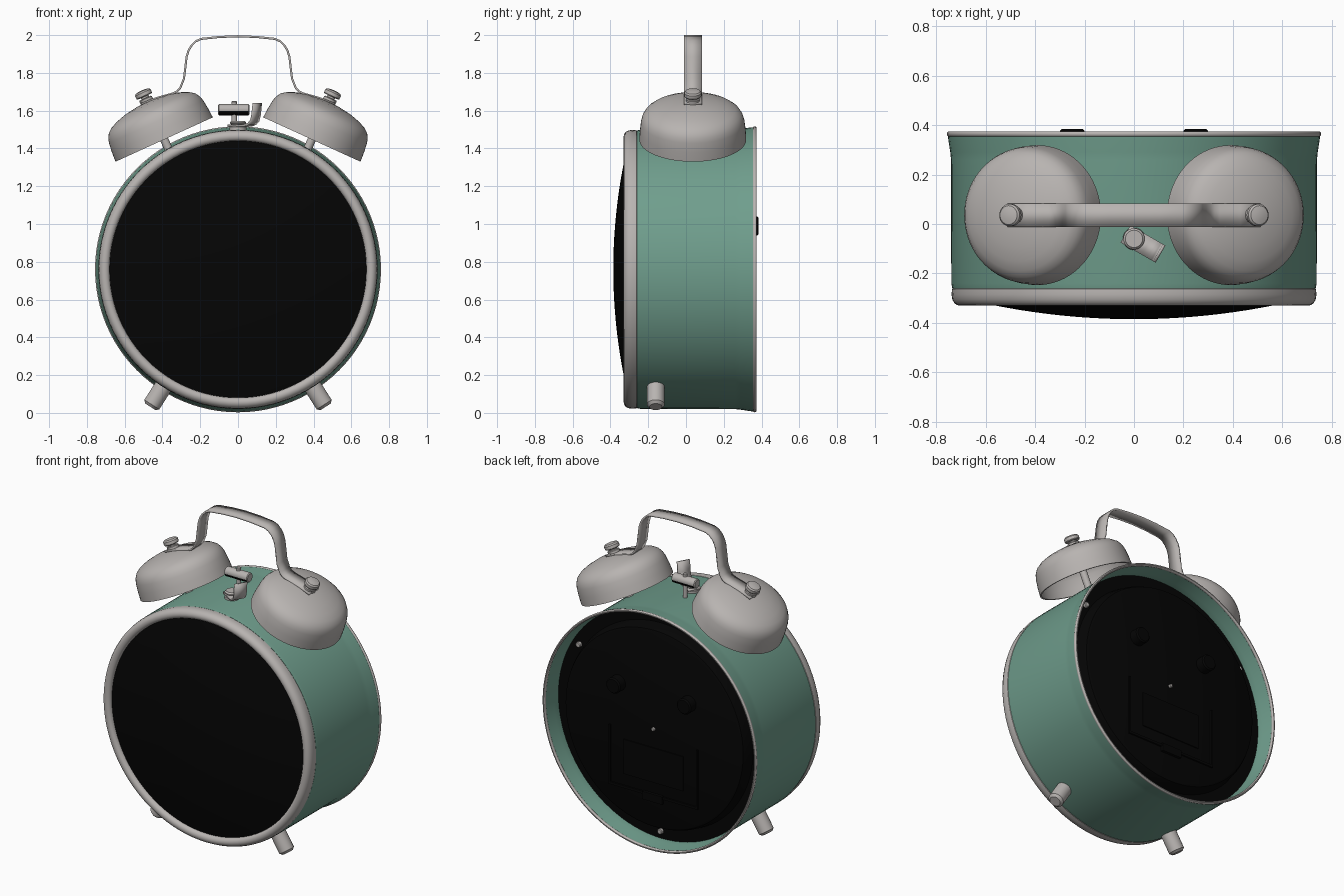
import bpy, bmesh, math
from mathutils import Vector

if "Cube" in bpy.data.objects:
    bpy.data.objects.remove(bpy.data.objects["Cube"])


def material(name, col):
    m = bpy.data.materials.new(name)
    m.diffuse_color = (*col, 1)
    m.use_nodes = True
    m.node_tree.nodes["Principled BSDF"].inputs["Base Color"].default_value = m.diffuse_color
    return m


GREEN = material("sage green", (0.16, 0.34, 0.265))
METAL = material("satin metal", (0.48, 0.455, 0.44))
BLACK = material("black", (0.0015, 0.0015, 0.0015))
CZ = 0.76  # height of the case axis


def finish(name, bm, mat):
    bmesh.ops.remove_doubles(bm, verts=bm.verts, dist=1e-5)
    bmesh.ops.recalc_face_normals(bm, faces=bm.faces)
    me = bpy.data.meshes.new(name)
    bm.to_mesh(me)
    bm.free()
    me.materials.append(mat)
    ob = bpy.data.objects.new(name, me)
    bpy.context.collection.objects.link(ob)
    return ob


def lathe(name, profile, mat, origin=(0, 0, CZ), axis=(0, 1, 0), n=96, closed=False):
    """Revolve (radius, height) points about an axis."""
    q = Vector((0, 0, 1)).rotation_difference(Vector(axis).normalized())
    o = Vector(origin)
    bm = bmesh.new()
    rings = []
    for r, h in profile:
        if r == 0:
            rings.append([bm.verts.new(o + q @ Vector((0, 0, h)))] * n)
        else:
            rings.append([bm.verts.new(o + q @ Vector((r * math.cos(2 * math.pi * i / n),
                          r * math.sin(2 * math.pi * i / n), h))) for i in range(n)])
    pairs = list(zip(rings, rings[1:]))
    if closed:
        pairs.append((rings[-1], rings[0]))
    for a, b in pairs:
        for i in range(n):
            j = (i + 1) % n
            vs = list(dict.fromkeys((a[i], a[j], b[j], b[i])))
            if len(vs) > 2:
                bm.faces.new(vs)
    return finish(name, bm, mat)


def rod(name, r, h0, h1, mat, origin, axis, bev=0.0, n=32):
    return lathe(name, [(0, h0), (r - bev, h0), (r, h0 + bev), (r, h1 - bev), (r - bev, h1), (0, h1)],
                 mat, origin, axis, n)


def strip(name, path, width, thick, mat):
    """Bent metal band: path in x-z, width along y."""
    bm = bmesh.new()
    rows = [[bm.verts.new((x, s * width / 2, z)) for s in (-1, 1)] for x, z in path]
    for a, b in zip(rows, rows[1:]):
        bm.faces.new((a[0], b[0], b[1], a[1]))
    ob = finish(name, bm, mat)
    m = ob.modifiers.new("thickness", "SOLIDIFY")
    m.thickness, m.offset = thick, 0
    return ob


def block(name, x0, x1, y0, y1, z0, z1, mat):
    bm = bmesh.new()
    bmesh.ops.create_cube(bm, size=1)
    for v in bm.verts:
        v.co = ((x0 + x1) / 2 + v.co.x * (x1 - x0), (y0 + y1) / 2 + v.co.y * (y1 - y0),
                (z0 + z1) / 2 + v.co.z * (z1 - z0))
    return finish(name, bm, mat)


# Case, flared towards the back
lathe("case", [(0.735, -0.26), (0.739, -0.24), (0.74, 0.26), (0.743, 0.29), (0.751, 0.34), (0.753, 0.365),
               (0.743, 0.365), (0.74, 0.34), (0.731, 0.29), (0.728, 0.26), (0.726, -0.26)], GREEN, closed=True)
lathe("back_rim", [(0.748 + 0.009 * math.cos(t * math.pi / 5), 0.364 + 0.011 * math.sin(t * math.pi / 5))
                   for t in range(10)], METAL, closed=True)

# Front bezel and domed face
lathe("bezel", [(0.728, -0.255), (0.736, -0.263), (0.738, -0.285), (0.735, -0.305), (0.727, -0.32),
                (0.715, -0.328), (0.703, -0.33), (0.69, -0.326), (0.681, -0.316), (0.679, -0.3),
                (0.679, -0.255)], METAL, closed=True)
lathe("face_dome", [(r * 0.057, -0.385 + 0.175 * (r * 0.057) ** 2) for r in range(13)], BLACK)

# Back plate: raised disc inside a groove, with knobs, battery door and screws
BY, GY = 0.325, 0.25
lathe("back_plate", [(0, BY), (0.615, BY), (0.628, BY - 0.006), (0.64, BY - 0.03), (0.65, GY), (0.732, GY)], BLACK)
for s in (-1, 1):
    rod("setting_knob", 0.05, BY - 0.01, 0.385, BLACK, (s * 0.25, 0, 0.99), (0, 1, 0), 0.008)
    rod("back_screw", 0.017, GY - 0.01, GY + 0.02, METAL, (s * 0.578, 0, 1.12), (0, 1, 0), 0.004, 16)
    block("battery_frame_side", s * 0.31 - 0.006, s * 0.31 + 0.006, BY - 0.01, BY + 0.01, 0.34, 0.71, BLACK)
rod("bottom_screw", 0.017, GY - 0.01, GY + 0.02, METAL, (0, 0, 0.08), (0, 1, 0), 0.004, 16)
rod("centre_pin", 0.011, BY - 0.01, BY + 0.015, METAL, (0, 0, CZ), (0, 1, 0), 0.003, 16)
block("battery_frame_bottom", -0.316, 0.316, BY - 0.01, BY + 0.01, 0.33, 0.345, BLACK)
block("battery_door", -0.21, 0.21, BY - 0.01, BY + 0.007, 0.42, 0.64, BLACK)
block("battery_tab", -0.07, 0.07, BY - 0.01, BY + 0.018, 0.3, 0.35, BLACK)

# Bells, their posts and bolts, and the feet
YB = 0.036
outer = [(0.283, -0.003), (0.28, 0.05), (0.274, 0.1), (0.267, 0.125), (0.252, 0.15), (0.226, 0.17),
         (0.187, 0.187), (0.13, 0.203), (0.06, 0.213), (0, 0.215)]
inner = [(max(r - 0.01, 0), max(h - 0.01, -0.003)) for r, h in reversed(outer)]
for s in (-1, 1):
    o, ax = (s * 0.392, YB, 1.45), (s * 0.415, 0, 0.91)
    lathe("bell", outer + inner, METAL, o, ax, 72, True)
    rod("bell_post", 0.022, -0.12, 0.21, METAL, o, ax)
    rod("bell_washer", 0.036, 0.21, 0.238, METAL, o, ax, 0.004)
    rod("bell_bolt_shank", 0.022, 0.23, 0.26, METAL, o, ax)
    lathe("bell_bolt_head", [(0, 0.247), (0.041, 0.247), (0.045, 0.252), (0.045, 0.27), (0.038, 0.278),
                             (0.02, 0.282), (0, 0.283)], METAL, o, ax, 32)
    rod("foot", 0.047, 0.7, 0.863, METAL, (0, -0.16, CZ), (s * 0.537, 0, -0.843), 0.014)

# Carrying handle
half = [(0.51, 1.636), (0.43, 1.667), (0.345, 1.691), (0.322, 1.702), (0.305, 1.722), (0.286, 1.77),
        (0.272, 1.885), (0.262, 1.918), (0.246, 1.945), (0.224, 1.967), (0.195, 1.98), (0.1, 1.99)]
handle = strip("handle", [(-x, z) for x, z in half] + [(0, 1.994)] + half[::-1], 0.095, 0.011, METAL)
handle.location.y = YB

# Hammer between the bells, with a dark underside
rod("hammer_post", 0.014, 1.46, 1.65, METAL, (-0.02, YB, 0), (0, 0, 1), 0.003, 20)
hammer = rod("hammer_head", 0.03, -0.105, 0.06, METAL, (0, YB, 1.605), (1, 0, 0), 0.005)
hammer.data.materials.append(BLACK)
for f in hammer.data.polygons:
    if f.normal.z < -0.1 and abs(f.normal.x) < 0.5:
        f.material_index = 1

# Stop lever on the top of the case
rod("lever_pivot", 0.045, 1.49, 1.518, METAL, (0, -0.06, 0), (0, 0, 1), 0.004)
rod("lever_cap", 0.043, 1.526, 1.546, METAL, (0, -0.06, 0), (0, 0, 1), 0.008)
lever = strip("stop_lever", [(-0.04, 1.522), (0.06, 1.522), (0.085, 1.53), (0.102, 1.547), (0.11, 1.575),
                             (0.118, 1.64)], 0.08, 0.012, METAL)
lever.location.y = -0.06
lever.rotation_euler.z = math.radians(-30)

# Smooth shading with sharp edges kept
for ob in bpy.data.objects:
    ob.select_set(True)
bpy.context.view_layer.objects.active = bpy.data.objects["case"]
bpy.ops.object.shade_smooth_by_angle(angle=math.radians(35))
